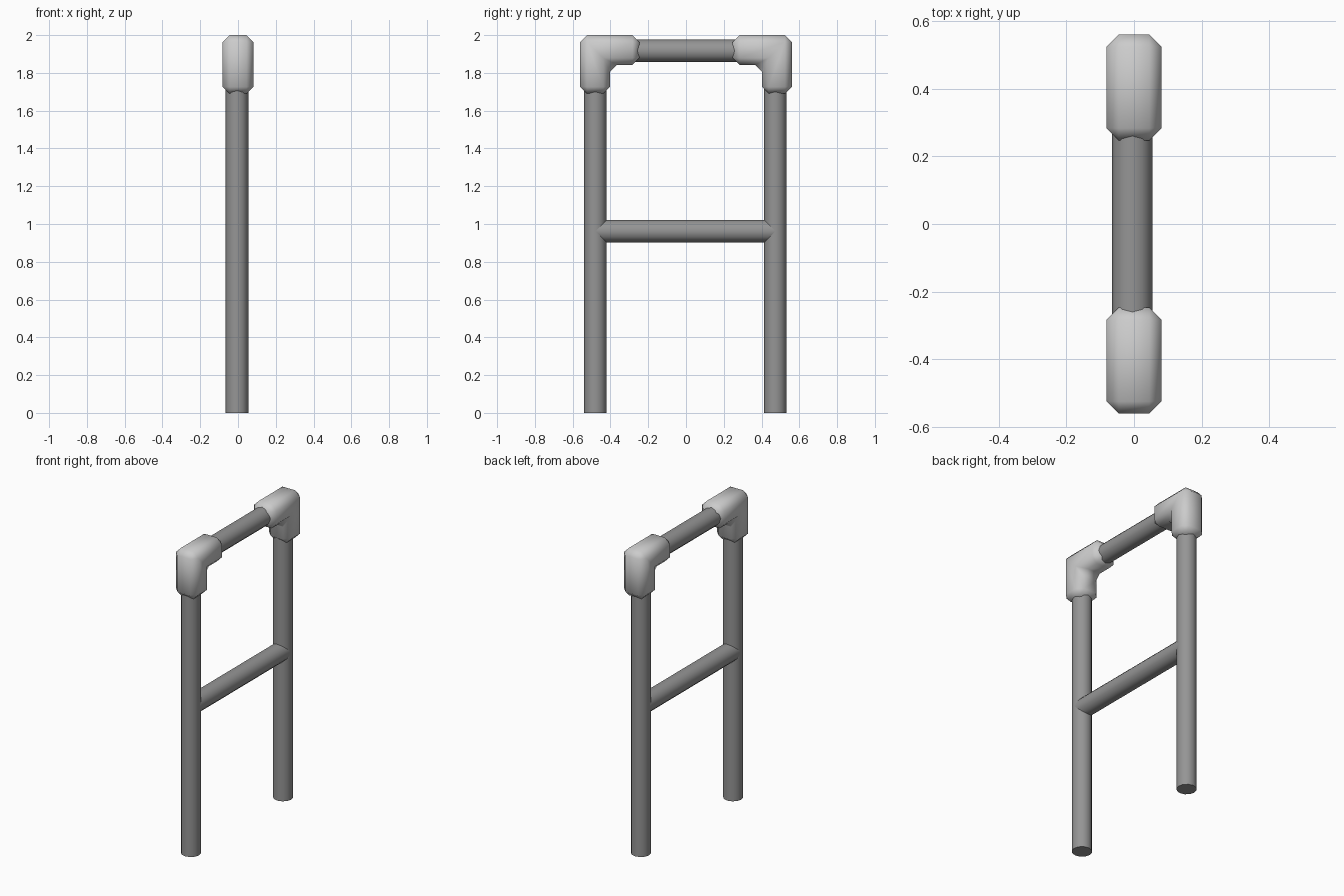
import bpy, bmesh, math

if "Cube" in bpy.data.objects:
    bpy.data.objects.remove(bpy.data.objects["Cube"])

PIPE_X, R = -0.005, 0.06
dark = bpy.data.materials.new("dark_grey")
dark.diffuse_color = (0.3, 0.3, 0.3, 1)
dark.use_nodes = True
dark.node_tree.nodes["Principled BSDF"].inputs["Base Color"].default_value = dark.diffuse_color


def smooth(obj, angle):
    bpy.ops.object.select_all(action='DESELECT')
    obj.select_set(True)
    bpy.context.view_layer.objects.active = obj
    bpy.ops.object.shade_smooth_by_angle(angle=math.radians(angle))


def pipe(name, centre, length, along_y=False):
    rot = (math.pi / 2, 0, 0) if along_y else (0, 0, 0)
    bpy.ops.mesh.primitive_cylinder_add(vertices=12, radius=R, depth=length,
                                        location=centre, rotation=rot)
    obj = bpy.context.object
    obj.name = name
    obj.data.materials.append(dark)
    smooth(obj, 40)


def elbow(name, side):
    # L profile in (y, z), extruded across x, all edges chamfered
    profile = [(0.56, 1.69), (0.56, 2.0), (0.247, 2.0),
               (0.247, 1.843), (0.402, 1.843), (0.402, 1.69)]
    bm = bmesh.new()
    face = bm.faces.new([bm.verts.new((-0.081, side * y, z)) for y, z in profile])
    ext = bmesh.ops.extrude_face_region(bm, geom=[face])
    moved = [v for v in ext["geom"] if isinstance(v, bmesh.types.BMVert)]
    bmesh.ops.translate(bm, verts=moved, vec=(0.162, 0, 0))
    bmesh.ops.recalc_face_normals(bm, faces=bm.faces)
    bmesh.ops.bevel(bm, geom=list(bm.edges), offset=0.036, segments=1,
                    affect='EDGES', profile=0.5)
    bmesh.ops.recalc_face_normals(bm, faces=bm.faces)
    mesh = bpy.data.meshes.new(name)
    bm.to_mesh(mesh)
    bm.free()
    obj = bpy.data.objects.new(name, mesh)
    bpy.context.collection.objects.link(obj)
    smooth(obj, 60)


# Upright posts
pipe("front_post", (PIPE_X, -0.48, 0.92), 1.84)
pipe("back_post", (PIPE_X, 0.473, 0.92), 1.84)

# Horizontal bars
pipe("top_bar", (PIPE_X, 0, 1.917), 0.84, True)
pipe("middle_bar", (PIPE_X, -0.005, 0.962), 0.95, True)

# Corner fittings
elbow("front_elbow", -1)
elbow("back_elbow", 1)
